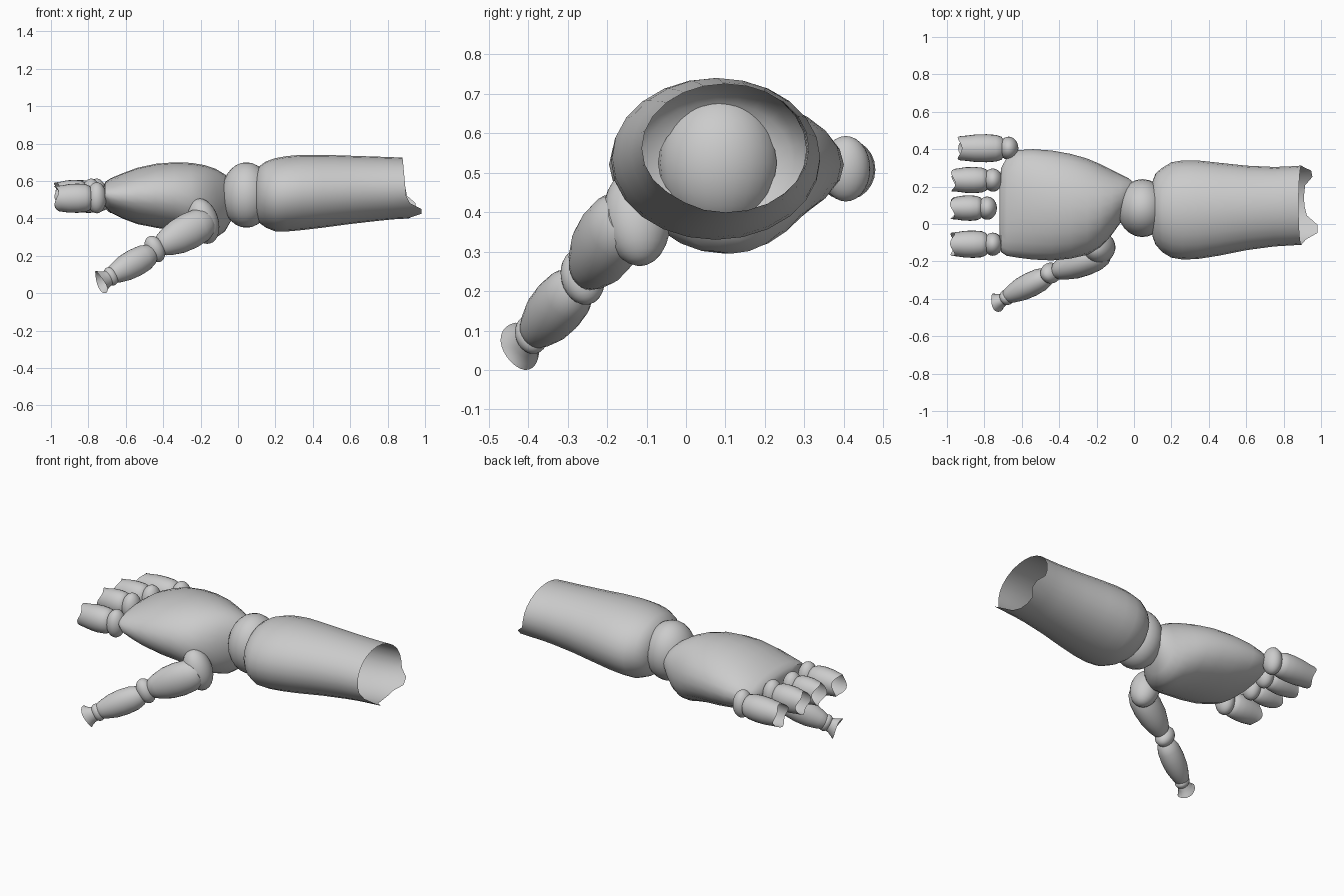
import bpy, bmesh, math
from mathutils import Vector

cube = bpy.data.objects.get("Cube")
if cube:
    bpy.data.objects.remove(cube, do_unlink=True)

SIDES = 24
grey = bpy.data.materials.new("plain_grey")
grey.use_nodes = True
grey.diffuse_color = (0.6, 0.6, 0.6, 1)
grey.node_tree.nodes["Principled BSDF"].inputs["Base Color"].default_value = (0.6, 0.6, 0.6, 1)


def finish(name, bm):
    mesh = bpy.data.meshes.new(name)
    bm.to_mesh(mesh)
    bm.free()
    mesh.materials.append(grey)
    for p in mesh.polygons:
        p.use_smooth = True
    mesh.set_sharp_from_angle(angle=math.radians(40))
    obj = bpy.data.objects.new(name, mesh)
    bpy.context.collection.objects.link(obj)


def loft(name, rings, cap_start=True, cap_end=True, ragged=None):
    """Skin rings of (centre, half-axis u, half-axis v); ragged shifts the last rim."""
    bm = bmesh.new()
    axis = (rings[-1][0] - rings[0][0]).normalized()
    loops = []
    for k, (c, u, v) in enumerate(rings):
        loop = []
        for j in range(SIDES):
            a = math.tau * j / SIDES
            p = c + u * math.cos(a) + v * math.sin(a)
            if ragged and k == len(rings) - 1:
                p += axis * ragged(a)
            loop.append(bm.verts.new(p))
        loops.append(loop)
    for lo, hi in zip(loops, loops[1:]):
        for j in range(SIDES):
            n = (j + 1) % SIDES
            bm.faces.new((lo[j], lo[n], hi[n], hi[j]))
    if cap_start:
        bm.faces.new(loops[0][::-1])
    if cap_end:
        bm.faces.new(loops[-1])
    finish(name, bm)


def limb(name, sections, **kw):
    """Loft along x from rows of x, y min, y max, z min, z max."""
    rings = [(Vector((x, (y0 + y1) / 2, (z0 + z1) / 2)),
              Vector((0, (y1 - y0) / 2, 0)), Vector((0, 0, (z1 - z0) / 2)))
             for x, y0, y1, z0, z1 in sections]
    loft(name, rings, **kw)


def segment(name, start, end, width, height, profile, **kw):
    """Tapered tube between two points; profile rows are position, scale."""
    start, end = Vector(start), Vector(end)
    d = (end - start).normalized()
    up = Vector((0, 0, 1))
    v = (up - d * up.dot(d)).normalized()
    u = v.cross(d)
    loft(name, [(start.lerp(end, t), u * width * s, v * height * s) for t, s in profile], **kw)


def joint(name, centre, radii, direction=(-1, 0, 0)):
    """Ellipsoid whose first radius lies along the direction."""
    bm = bmesh.new()
    bmesh.ops.create_uvsphere(bm, u_segments=24, v_segments=14, radius=1)
    d = Vector(direction).normalized()
    up = Vector((0, 0, 1))
    v = (up - d * up.dot(d)).normalized()
    u = v.cross(d)
    for vert in bm.verts:
        x, y, z = vert.co
        vert.co = Vector(centre) + d * x * radii[0] + u * y * radii[1] + v * z * radii[2]
    bmesh.ops.recalc_face_normals(bm, faces=bm.faces)
    finish(name, bm)


def arm_rim(a):
    spike = lambda deg, wide: math.exp(-((math.degrees(a) - deg) / wide) ** 2)
    return 0.015 - 0.015 * math.sin(a) + 0.09 * spike(232, 17) + 0.06 * spike(322, 15)


# Forearm: hollow sleeve, torn at the elbow end
limb("forearm", [
    (0.10, -0.07, 0.23, 0.40, 0.65), (0.115, -0.11, 0.27, 0.375, 0.68),
    (0.15, -0.15, 0.30, 0.35, 0.705), (0.20, -0.18, 0.33, 0.33, 0.722),
    (0.26, -0.19, 0.34, 0.33, 0.733), (0.34, -0.187, 0.34, 0.337, 0.74),
    (0.45, -0.17, 0.328, 0.35, 0.74), (0.60, -0.14, 0.312, 0.37, 0.735),
    (0.75, -0.12, 0.305, 0.387, 0.73), (0.83, -0.115, 0.308, 0.395, 0.727),
    (0.88, -0.112, 0.312, 0.398, 0.725),
], cap_start=False, cap_end=False, ragged=arm_rim)

joint("wrist", (0.045, 0.085, 0.525), (0.135, 0.155, 0.175))

# Palm: broad at the knuckles, deep at the heel
limb("palm", [
    (-0.72, -0.07, 0.22, 0.50, 0.57), (-0.71, -0.15, 0.30, 0.465, 0.595),
    (-0.68, -0.17, 0.355, 0.43, 0.615), (-0.62, -0.18, 0.395, 0.40, 0.64),
    (-0.54, -0.19, 0.40, 0.37, 0.67), (-0.44, -0.195, 0.393, 0.35, 0.692),
    (-0.34, -0.185, 0.375, 0.335, 0.70), (-0.25, -0.165, 0.35, 0.315, 0.697),
    (-0.18, -0.125, 0.32, 0.295, 0.685), (-0.12, -0.06, 0.29, 0.295, 0.665),
    (-0.07, 0.01, 0.265, 0.33, 0.635), (-0.03, 0.08, 0.245, 0.40, 0.60),
    (-0.005, 0.15, 0.225, 0.46, 0.56),
])

# Fingers: knuckle plus a hollow stub with an uneven rim
STUB = [(0, 0.6), (0.06, 0.82), (0.18, 0.95), (0.4, 1), (0.65, 0.98), (0.85, 0.9), (1, 0.86)]
fingers = {
    "little": (-0.67, 0.405, 0.51, -0.93, 0.075),
    "ring": (-0.755, 0.235, 0.53, -0.965, 0.07),
    "middle": (-0.785, 0.085, 0.53, -0.97, 0.068),
    "index": (-0.755, -0.108, 0.51, -0.97, 0.073),
}
for i, (label, (x, y, z, tip, width)) in enumerate(fingers.items()):
    joint(label + "_knuckle", (x, y, z), (0.052, 0.062, 0.083))
    segment(label + "_finger", (x - 0.025, y, z), (tip, y, z - 0.005), width, 0.078, STUB,
            cap_end=False, ragged=lambda a, i=i: 0.012 * math.sin(3 * a + i))

# Thumb: base joint, two segments, two knuckles and a flared cup
BARREL = [(0, 0.55), (0.06, 0.76), (0.2, 0.94), (0.42, 1), (0.65, 0.94), (0.85, 0.75),
          (0.96, 0.6), (1, 0.45)]
lean = (-0.8, -0.38, -0.45)
joint("thumb_base", (-0.185, -0.125, 0.385), (0.08, 0.085, 0.125), (-0.85, -0.3, -0.3))
segment("thumb_lower_segment", (-0.15, -0.155, 0.39), (-0.42, -0.255, 0.25), 0.08, 0.098, BARREL)
joint("thumb_middle_knuckle", (-0.445, -0.262, 0.236), (0.05, 0.056, 0.075), lean)
segment("thumb_upper_segment", (-0.455, -0.275, 0.215), (-0.685, -0.39, 0.09), 0.066, 0.075, BARREL)
joint("thumb_tip_knuckle", (-0.68, -0.392, 0.09), (0.035, 0.042, 0.052), lean)
segment("thumb_tip", (-0.69, -0.4, 0.083), (-0.735, -0.42, 0.06), 0.052, 0.066,
        [(0, 0.62), (0.4, 0.7), (0.75, 0.85), (1, 1)], cap_end=False,
        ragged=lambda a: 0.006 * math.sin(2 * a))
